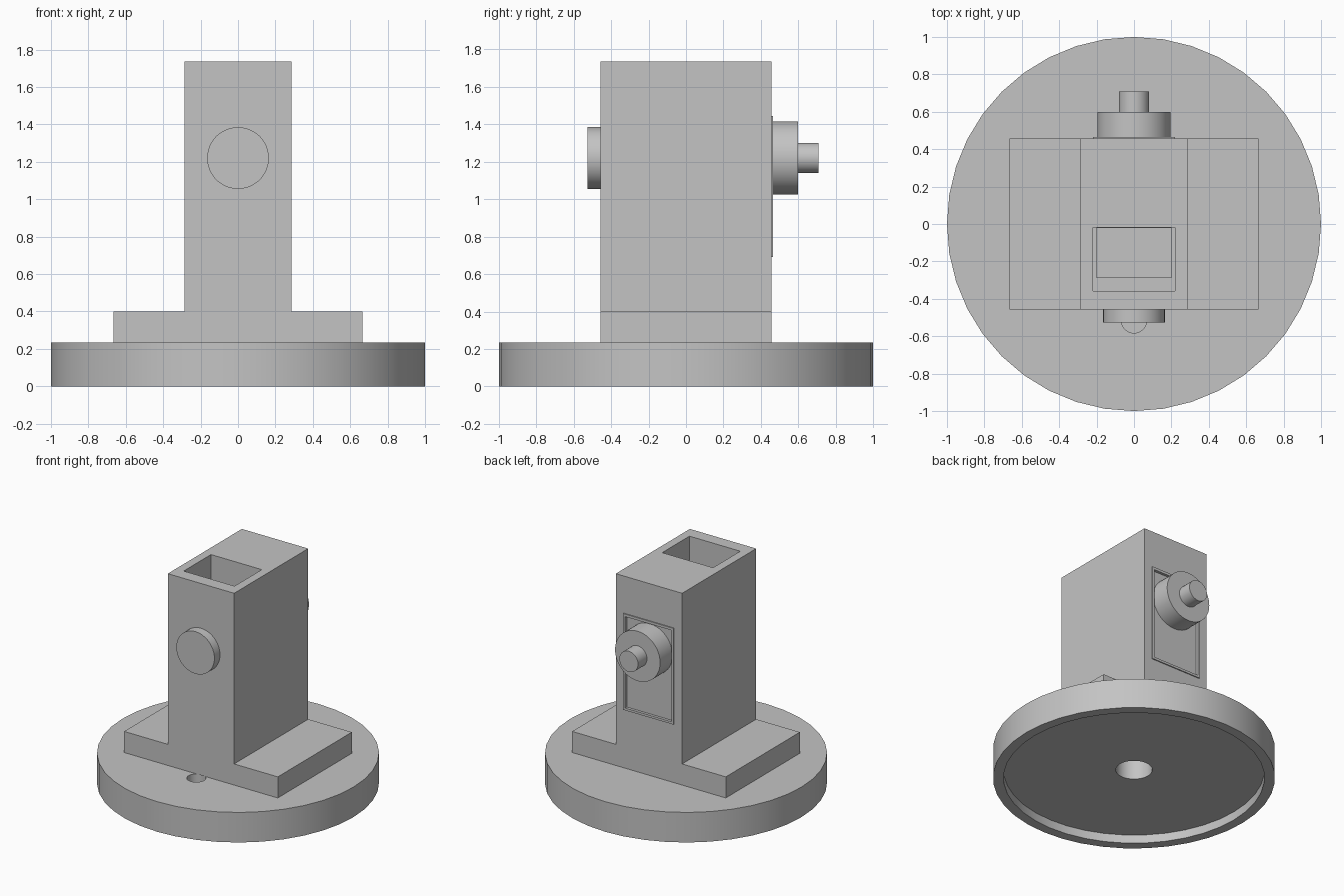
import bpy, bmesh, math
from mathutils import Matrix, Vector

cube = bpy.data.objects.get("Cube")
if cube:
    bpy.data.objects.remove(cube, do_unlink=True)

grey = bpy.data.materials.new("plain grey")
grey.use_nodes = True
colour = (0.55, 0.55, 0.55, 1)
grey.diffuse_color = colour
grey.node_tree.nodes["Principled BSDF"].inputs["Base Color"].default_value = colour


def finish(name, bm, smooth=False):
    bmesh.ops.recalc_face_normals(bm, faces=bm.faces)
    mesh = bpy.data.meshes.new(name)
    bm.to_mesh(mesh)
    bm.free()
    mesh.materials.append(grey)
    obj = bpy.data.objects.new(name, mesh)
    bpy.context.collection.objects.link(obj)
    if smooth:
        shade(obj)
    return obj


def shade(obj):
    bpy.ops.object.select_all(action="DESELECT")
    obj.select_set(True)
    bpy.context.view_layer.objects.active = obj
    bpy.ops.object.shade_smooth_by_angle(angle=math.radians(30))


def box(name, low, high):
    low, high = Vector(low), Vector(high)
    bm = bmesh.new()
    bmesh.ops.create_cube(bm, size=1)
    bmesh.ops.scale(bm, vec=high - low, verts=bm.verts)
    bmesh.ops.translate(bm, vec=(low + high) / 2, verts=bm.verts)
    return finish(name, bm)


def cylinder(name, radius, start, end, sides=48):
    """Round bar from one point to another."""
    start, end = Vector(start), Vector(end)
    axis = end - start
    turn = axis.to_track_quat("Z", "Y").to_matrix().to_4x4()
    bm = bmesh.new()
    bmesh.ops.create_cone(bm, cap_ends=True, segments=sides, radius1=radius,
                          radius2=radius, depth=axis.length,
                          matrix=Matrix.Translation((start + end) / 2) @ turn)
    return finish(name, bm, smooth=True)


def cut(obj, cutters):
    for cutter in cutters:
        cutter.hide_render = True
        mod = obj.modifiers.new("cut", "BOOLEAN")
        mod.operation = "DIFFERENCE"
        mod.solver = "EXACT"
        mod.object = cutter
        bpy.ops.object.select_all(action="DESELECT")
        bpy.context.view_layer.objects.active = obj
        obj.select_set(True)
        bpy.ops.object.modifier_apply(modifier=mod.name)
        bpy.data.objects.remove(cutter, do_unlink=True)


# Round base, hollow below, with a centre hole and a blind hole at the front
BASE_TOP = 0.235
base = cylinder("round_base", 1, (0, 0, 0), (0, 0, BASE_TOP), 40)
cut(base, [
    cylinder("underside_cutter", 0.925, (0, 0, -0.1), (0, 0, 0.066), 40),
    cylinder("centre_cutter", 0.13, (0, 0, 0), (0, 0, 0.4), 32),
    cylinder("front_hole_cutter", 0.068, (0, -0.515, 0.12), (0, -0.515, 0.4), 32),
])
shade(base)

# Tower and foot: upside-down T profile drawn in xz, extruded along y
half = [(0.665, BASE_TOP), (0.665, 0.4), (0.287, 0.4), (0.287, 1.735)]
profile = half + [(-x, z) for x, z in reversed(half)]
DEPTH = 0.458
bm = bmesh.new()
face = bm.faces.new([bm.verts.new((x, -DEPTH, z)) for x, z in profile])
side = bmesh.ops.extrude_face_region(bm, geom=[face])
bmesh.ops.translate(bm, vec=(0, 2 * DEPTH, 0),
                    verts=[v for v in side["geom"] if isinstance(v, bmesh.types.BMVert)])
tower = finish("tower_and_foot", bm)

# Open hopper in the top with a ledge, and the shallow recess at the back
cut(tower, [
    box("hopper_cutter", (-0.22, -0.357, 0.95), (0.22, -0.02, 1.9)),
    box("chute_cutter", (-0.2, -0.287, 0.5), (0.2, -0.021, 1.0)),
    box("panel_cutter", (-0.2, 0.445, 0.71), (0.2, 0.6, 1.425)),
])

# Thin raised frame around the back panel
frame = box("back_panel_frame", (-0.218, 0.45, 0.692), (0.218, 0.466, 1.445))
cut(frame, [box("frame_cutter", (-0.2, 0.4, 0.71), (0.2, 0.6, 1.425))])

# Knobs and shaft
AXIS = 1.22
cylinder("front_knob", 0.165, (0, -0.44, AXIS), (0, -0.527, AXIS))
cylinder("back_knob", 0.195, (0, 0.44, AXIS), (0, 0.598, AXIS))
cylinder("back_shaft", 0.081, (0, 0.58, AXIS), (0, 0.708, AXIS), 32)
